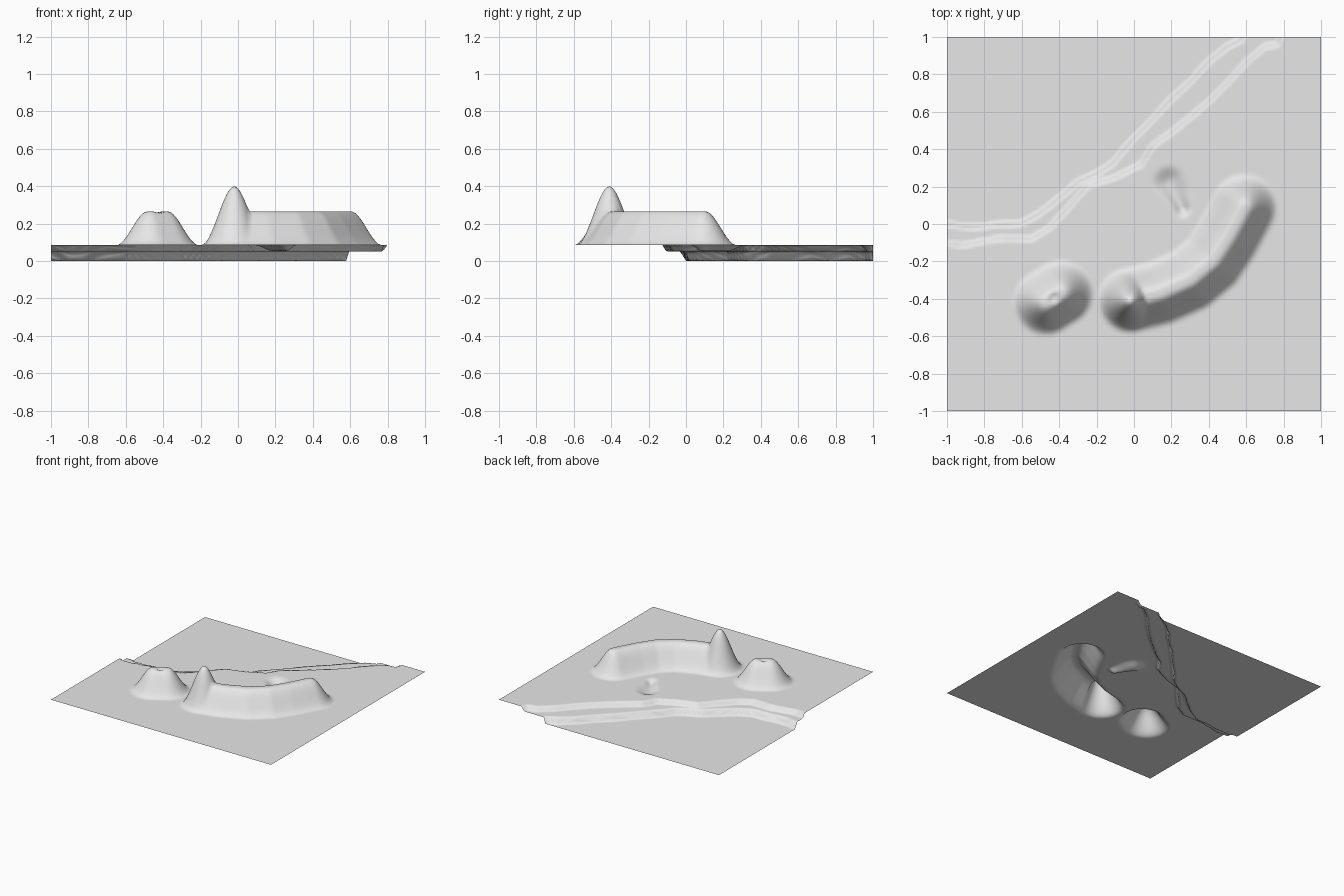
import bpy, bmesh
from mathutils import Vector

if "Cube" in bpy.data.objects:
    bpy.data.objects.remove(bpy.data.objects["Cube"])

N = 128            # grid cells per side
GROUND = 0.085     # upper ground level

# terrace edges as y over x, ridge, hill and hollow as centre lines
LOW_EDGE = [(-1, 0), (-.9, -.015), (-.85, -.015), (-.7, 0), (-.6, .005), (-.5, .06), (-.4, .14),
            (-.3, .225), (-.2, .27), (-.12, .32), (0, .46), (.1, .56), (.2, .67), (.3, .76),
            (.4, .87), (.5, .95), (.58, .99), (.61, 1.05), (1, 1.1)]
HIGH_EDGE = [(-1, -.1), (-.92, -.115), (-.8, -.09), (-.7, -.075), (-.55, -.08), (-.45, -.02),
             (-.35, .09), (-.25, .205), (-.1, .25), (.04, .32), (.1, .42), (.2, .49), (.3, .57),
             (.4, .655), (.5, .755), (.6, .865), (.7, .95), (.775, .96), (.79, 1.05), (1, 1.1)]
RIDGE = [(-.02, -.41), (.14, -.37), (.3, -.3), (.42, -.2), (.5, -.08), (.56, .03), (.59, .09)]
HILL = [(-.47, -.42), (-.39, -.37)]
HOLLOW = [(.19, .22), (.26, .08)]


def smooth(t):
    t = max(0.0, min(1.0, t))
    return t * t * (3 - 2 * t)


def edge_y(line, x):
    for (x0, y0), (x1, y1) in zip(line, line[1:]):
        if x <= x1:
            return y0 + (y1 - y0) * (x - x0) / (x1 - x0)
    return line[-1][1]


def distance(path, p):
    best = 9.0
    for a, b in zip(path, path[1:]):
        a, b = Vector(a), Vector(b)
        t = max(0, min(1, (p - a).dot(b - a) / (b - a).length_squared))
        best = min(best, (p - a.lerp(b, t)).length)
    return best


def height(x, y):
    p = Vector((x, y))
    # two terrace steps falling to the back left
    z = GROUND
    z -= 0.035 * smooth((y - edge_y(HIGH_EDGE, x)) / 0.022 + .5)
    z -= 0.05 * smooth((y - edge_y(LOW_EDGE, x)) / 0.022 + .5)
    # curved ridge with a peak at its end, and the lone hill
    peak = 0.315 * smooth(1 - (p - Vector(RIDGE[0])).length / 0.175)
    ridge = 0.18 * smooth((0.18 - distance(RIDGE, p)) / 0.165)
    hill = 0.18 * smooth((0.18 - distance(HILL, p)) / 0.165)
    dip = 0.02 * smooth(1 - (p - Vector((-.43, -.395))).length / 0.04)
    z += max(peak, ridge, hill - dip if hill > dip else 0)
    # shallow hollow that narrows towards the ridge
    radius = 0.1 - 0.05 * smooth((0.22 - y) / 0.14)
    z -= 0.032 * smooth(1 - distance(HOLLOW, p) / radius)
    return z


# open terrain sheet
mesh = bpy.data.meshes.new("terrain")
bm = bmesh.new()
bmesh.ops.create_grid(bm, x_segments=N, y_segments=N, size=1.0)
for v in bm.verts:
    v.co.z = height(v.co.x, v.co.y)
for f in bm.faces:
    f.smooth = True
bm.to_mesh(mesh)
bm.free()
terrain = bpy.data.objects.new("terrain", mesh)
bpy.context.collection.objects.link(terrain)

# single flat colour
mat = bpy.data.materials.new("light grey")
mat.diffuse_color = (0.8, 0.8, 0.8, 1)
mat.use_nodes = True
mat.node_tree.nodes["Principled BSDF"].inputs["Base Color"].default_value = mat.diffuse_color
mesh.materials.append(mat)
